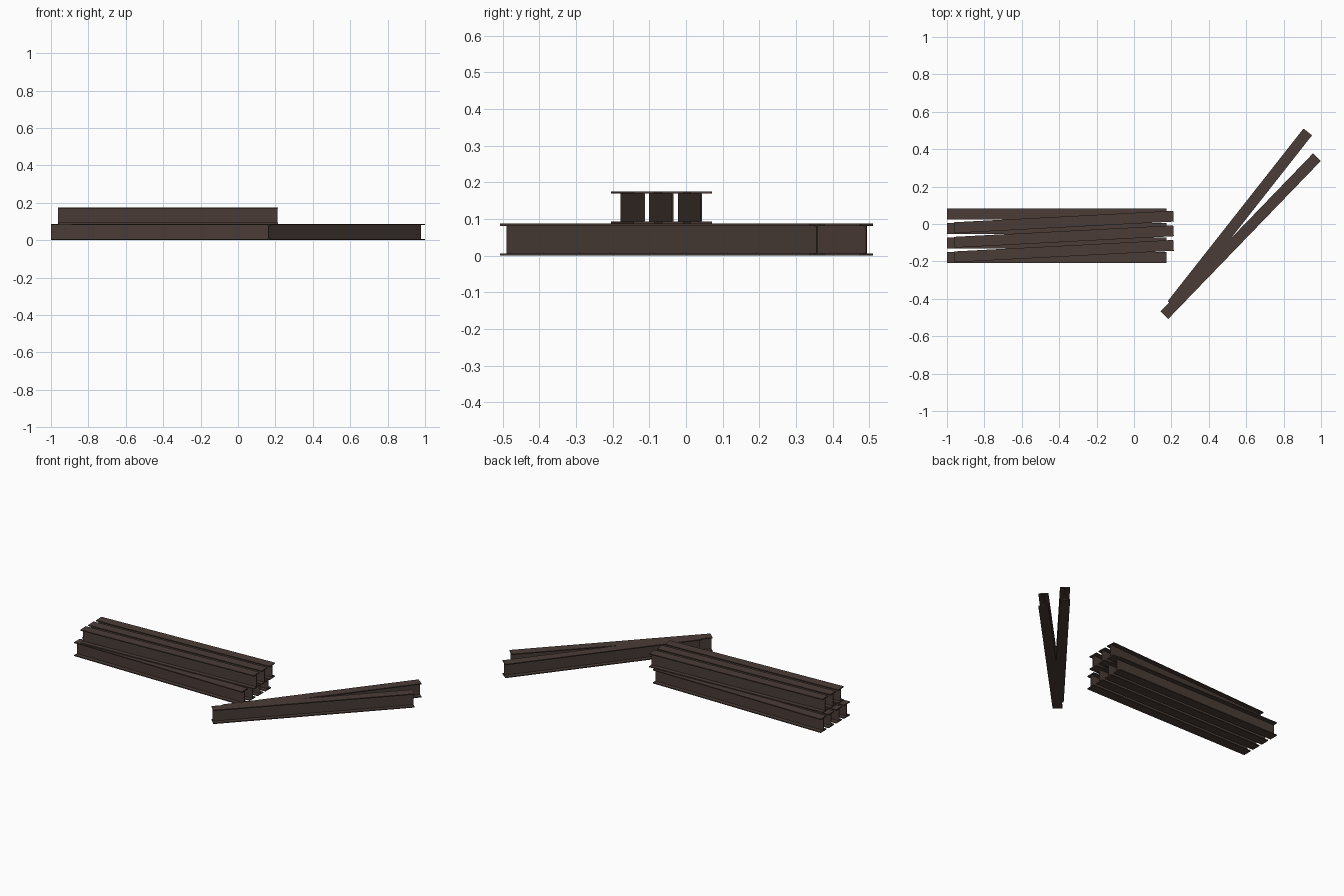
import bpy, bmesh, math

cube = bpy.data.objects.get("Cube")
if cube:
    bpy.data.objects.remove(cube, do_unlink=True)

LENGTH, WIDTH, HEIGHT = 1.174, 0.058, 0.0875
FLANGE, WEB = 0.006, 0.005

steel = bpy.data.materials.new("rusty brown steel")
steel.use_nodes = True
colour = (0.068, 0.045, 0.037, 1)
steel.diffuse_color = colour
bsdf = next(n for n in steel.node_tree.nodes if n.type == "BSDF_PRINCIPLED")
bsdf.inputs["Base Color"].default_value = colour
bsdf.inputs["Roughness"].default_value = 0.8


def beam_mesh():
    """I-section profile extruded along x, centred in x and y, standing on z = 0."""
    half, web = WIDTH / 2, WEB / 2
    side = [(half, 0), (half, FLANGE), (web, FLANGE),
            (web, HEIGHT - FLANGE), (half, HEIGHT - FLANGE), (half, HEIGHT)]
    profile = side + [(-y, z) for y, z in reversed(side)]
    bm = bmesh.new()
    face = bm.faces.new([bm.verts.new((-LENGTH / 2, y, z)) for y, z in profile])
    result = bmesh.ops.extrude_face_region(bm, geom=[face])
    moved = [v for v in result["geom"] if isinstance(v, bmesh.types.BMVert)]
    bmesh.ops.translate(bm, verts=moved, vec=(LENGTH, 0, 0))
    bmesh.ops.recalc_face_normals(bm, faces=bm.faces)
    mesh = bpy.data.meshes.new("i_beam")
    bm.to_mesh(mesh)
    bm.free()
    mesh.materials.append(steel)
    return mesh


mesh = beam_mesh()


def place(name, x, y, z=0.0, angle=0.0):
    beam = bpy.data.objects.new(name, mesh)
    beam.location = (x, y, z)
    beam.rotation_euler.z = math.radians(angle)
    bpy.context.collection.objects.link(beam)


# Stacked pile: four beams below, three slightly turned beams on top
PITCH = 0.078
for i in range(4):
    place(f"lower_beam_{i + 1}", -1 + LENGTH / 2, 0.054 - i * PITCH)
for i in range(3):
    place(f"upper_beam_{i + 1}", -0.375, 0.011 - i * PITCH, HEIGHT, 3)

# Two loose beams crossing on the ground
place("loose_beam_front", 0.57, -0.065, 0, 46)
place("loose_beam_back", 0.566, 0.031, 0, 51.8)
